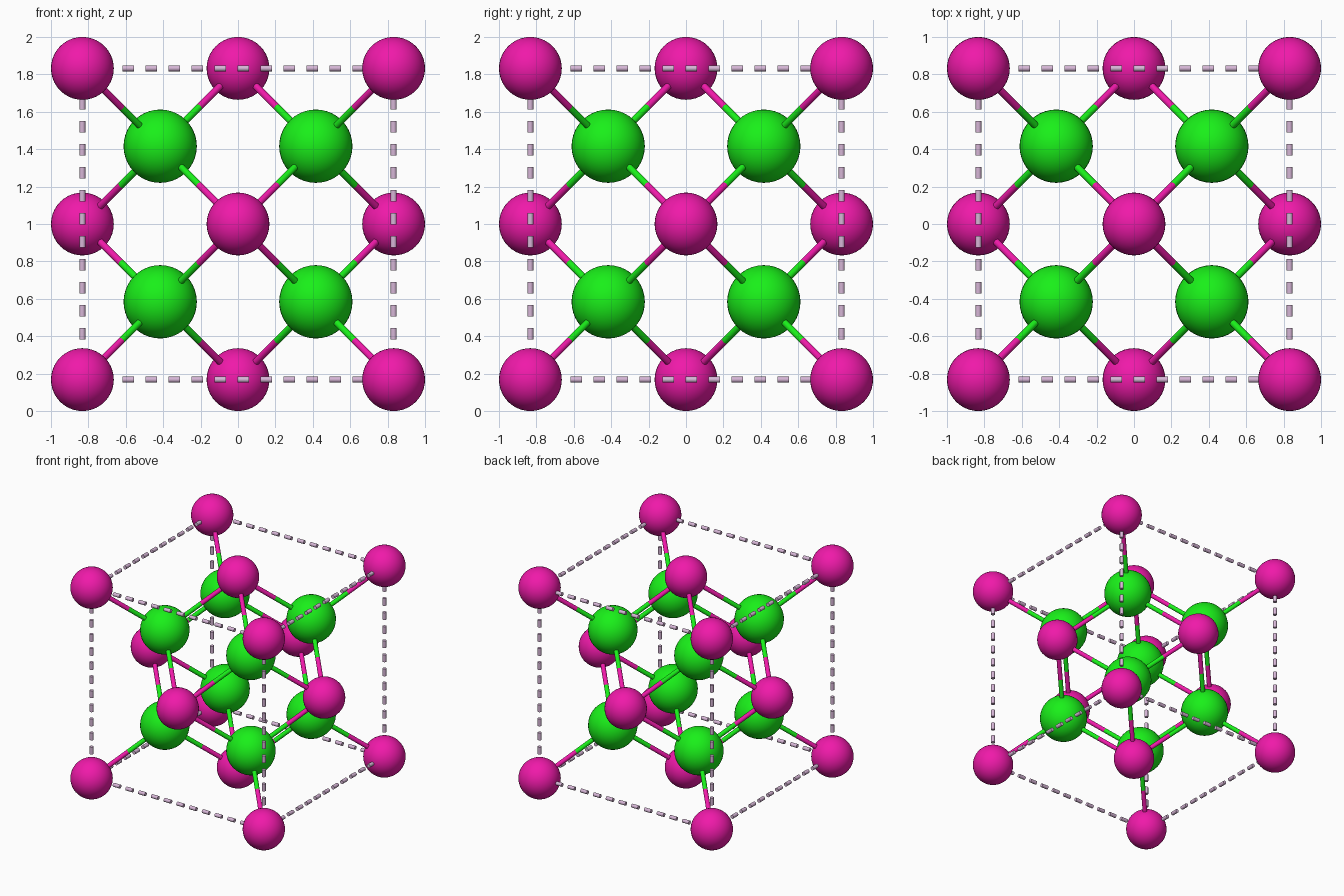
import bpy
from itertools import product
from mathutils import Vector

if "Cube" in bpy.data.objects:
    bpy.data.objects.remove(bpy.data.objects["Cube"])

H = 0.832            # half the cell edge
C = Vector((0, 0, 1))  # cell centre
R_MAGENTA, R_GREEN, R_BOND, R_DASH = 0.168, 0.196, 0.019, 0.016


def material(name, color):
    m = bpy.data.materials.new(name)
    m.diffuse_color = (*color, 1)
    m.use_nodes = True
    m.node_tree.nodes["Principled BSDF"].inputs["Base Color"].default_value = m.diffuse_color
    return m


magenta = material("magenta", (0.87, 0.01, 0.40))
green = material("green", (0.01, 0.87, 0.01))
pale = material("pale_pink", (0.68, 0.47, 0.68))


def finish(name, mat):
    ob = bpy.context.object
    ob.name = name
    ob.data.materials.append(mat)
    bpy.ops.object.shade_smooth_by_angle()
    return ob


def place(source, name, matrix):
    ob = bpy.data.objects.new(name, source.data)
    bpy.context.collection.objects.link(ob)
    ob.matrix_world = matrix


def sphere(name, p, r, mat):
    bpy.ops.mesh.primitive_uv_sphere_add(segments=40, ring_count=20, radius=r, location=p)
    return finish(name, mat)


def rod(name, a, b, r, mat):
    d = b - a
    bpy.ops.mesh.primitive_cylinder_add(vertices=16, radius=r, depth=d.length, location=(a + b) / 2)
    bpy.context.object.rotation_euler = d.to_track_quat('Z', 'Y').to_euler()
    return finish(name, mat)


# Magenta atoms: cell corners and face centres
lattice = [C + Vector(p) * H for p in product((-1, 0, 1), repeat=3)
           if sum(map(abs, p)) in (1, 3)]
for p in lattice:
    sphere("magenta_atom", p, R_MAGENTA, magenta)

# Green atoms at the eight octant centres, each with four two-colour bonds
for s in product((-1, 1), repeat=3):
    g = C + Vector(s) * H / 2
    sphere("green_atom", g, R_GREEN, green)
    for p in lattice:
        if (p - g).length < H:
            mid = (p + g) / 2
            rod("bond_green_half", g, mid, R_BOND, green)
            rod("bond_magenta_half", mid, p, R_BOND, magenta)

# Dashed cell edges: first dash, pitch and length along each edge
START, PITCH, LENGTH, COUNT = 0.214, 0.123, 0.063, 11
for axis in range(3):
    step = Vector([float(i == axis) for i in range(3)])
    for u, v in product((-H, H), repeat=2):
        corner = Vector((0, 0, 0))
        corner[axis], corner[(axis + 1) % 3], corner[(axis + 2) % 3] = -H, u, v
        for i in range(COUNT):
            a = C + corner + step * (START + i * PITCH)
            rod("cell_edge_dash", a, a + step * LENGTH, R_DASH, pale)
